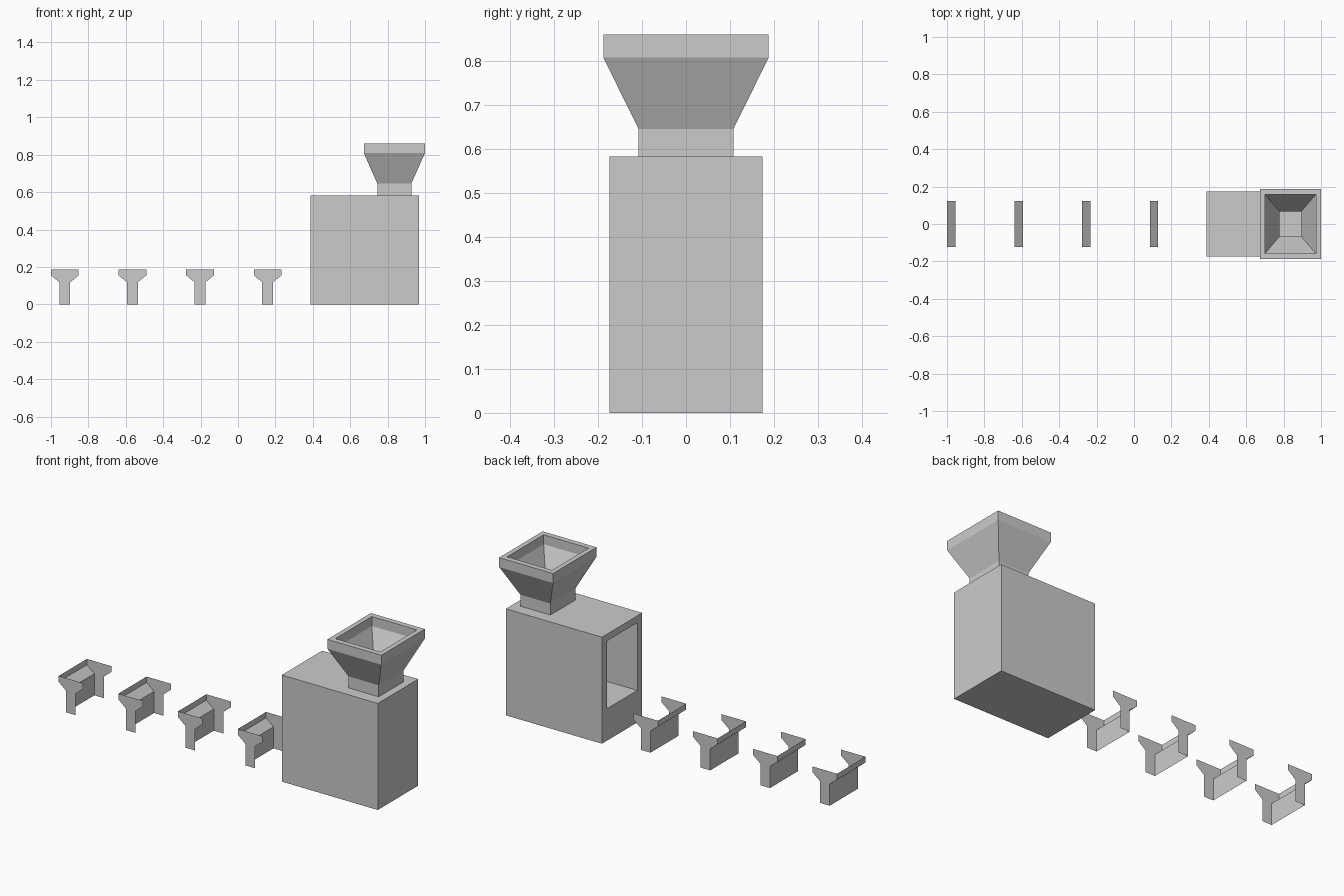
import bpy, bmesh

if "Cube" in bpy.data.objects:
    bpy.data.objects.remove(bpy.data.objects["Cube"])


def finish(name, bm, fix_normals=True):
    if fix_normals:
        bmesh.ops.recalc_face_normals(bm, faces=bm.faces)
    mesh = bpy.data.meshes.new(name)
    bm.to_mesh(mesh)
    bm.free()
    obj = bpy.data.objects.new(name, mesh)
    bpy.context.collection.objects.link(obj)
    return obj


def loft(name, rings, caps):
    """Skin a chain of four-cornered rings, optionally closing both ends."""
    bm = bmesh.new()
    loops = [[bm.verts.new(p) for p in ring] for ring in rings]
    for a, b in zip(loops, loops[1:]):
        for i in range(4):
            j = (i + 1) % 4
            bm.faces.new((a[i], a[j], b[j], b[i]))
    if caps:
        bm.faces.new(loops[0])
        bm.faces.new(loops[-1])
    return finish(name, bm)


def ring_x(x, hy, z0, z1):
    return [(x, -hy, z0), (x, hy, z0), (x, hy, z1), (x, -hy, z1)]


def ring_z(z, hx, hy, cx=0.836):
    return [(cx - hx, -hy, z), (cx + hx, -hy, z), (cx + hx, hy, z), (cx - hx, hy, z)]


# Machine housing: box with a deep recess in its left face
loft("machine_housing", [
    ring_x(0.968, 0.174, 0, 0.583),
    ring_x(0.387, 0.174, 0, 0.583),
    ring_x(0.387, 0.132, 0.175, 0.545),
    ring_x(0.93, 0.132, 0.175, 0.545),
], caps=True)

# Hopper: up the outside, over the rim, down the inside
loft("hopper", [ring_z(*r) for r in (
    (0.583, 0.091, 0.108),
    (0.646, 0.091, 0.108),
    (0.808, 0.163, 0.188),
    (0.860, 0.163, 0.188),
    (0.860, 0.136, 0.158),
    (0.808, 0.136, 0.158),
    (0.646, 0.059, 0.068),
    (0.583, 0.059, 0.068),
)], caps=False)

# Trestles: two thin Y-shaped side sheets joined by a sheet along the left edge
left_edge = [(-0.074, 0.187), (-0.074, 0.155), (-0.029, 0.118), (-0.029, 0)]
outline = left_edge + [(-x, z) for x, z in reversed(left_edge)]


def trestle(name, cx):
    bm = bmesh.new()
    front, back = ([bm.verts.new((cx + x, y, z)) for x, z in outline]
                   for y in (-0.122, 0.122))
    bm.faces.new(front)
    bm.faces.new(back[::-1])
    for i in range(3):
        bm.faces.new((front[i + 1], front[i], back[i], back[i + 1]))
    finish(name, bm, fix_normals=False)


for k in range(4):
    trestle(f"trestle_{k + 1}", -0.926 + 0.3615 * k)
